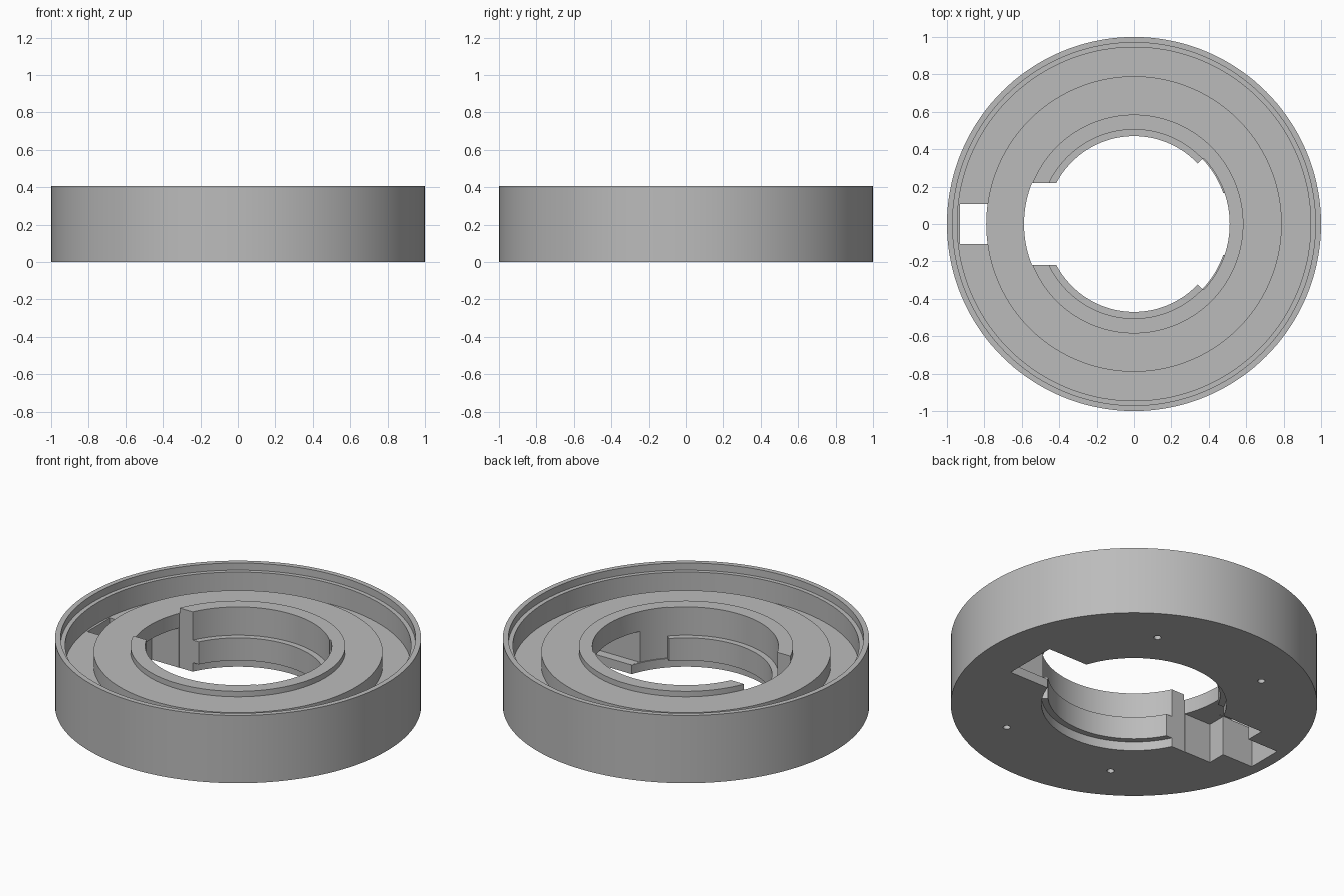
import bpy
import bmesh
import math

cube = bpy.data.objects.get("Cube")
if cube:
    bpy.data.objects.remove(cube, do_unlink=True)

SEGMENTS = 144

grey = bpy.data.materials.new("plain_grey")
grey.use_nodes = True
grey.diffuse_color = (0.5, 0.5, 0.5, 1)
grey.node_tree.nodes["Principled BSDF"].inputs["Base Color"].default_value = (0.5, 0.5, 0.5, 1)


def make_object(name, bm):
    bmesh.ops.recalc_face_normals(bm, faces=bm.faces)
    mesh = bpy.data.meshes.new(name)
    bm.to_mesh(mesh)
    bm.free()
    mesh.materials.append(grey)
    obj = bpy.data.objects.new(name, mesh)
    bpy.context.collection.objects.link(obj)
    return obj


def lathe(name, profile):
    """Revolve a closed (radius, height) profile around z."""
    bm = bmesh.new()
    rings = []
    for i in range(SEGMENTS):
        a = math.tau * i / SEGMENTS
        rings.append([bm.verts.new((r * math.cos(a), r * math.sin(a), z)) for r, z in profile])
    n = len(profile)
    for i, ring in enumerate(rings):
        following = rings[(i + 1) % SEGMENTS]
        for j in range(n):
            k = (j + 1) % n
            bm.faces.new((ring[j], following[j], following[k], ring[k]))
    return make_object(name, bm)


def prism(name, outline, bottom, top):
    """Extrude a flat outline between two heights."""
    bm = bmesh.new()
    low = [bm.verts.new((x, y, bottom)) for x, y in outline]
    high = [bm.verts.new((x, y, top)) for x, y in outline]
    bm.faces.new(low)
    bm.faces.new(high)
    for i in range(len(low)):
        j = (i + 1) % len(low)
        bm.faces.new((low[i], low[j], high[j], high[i]))
    return make_object(name, bm)


def box(name, x0, x1, half_width, bottom, top):
    w = half_width
    return prism(name, [(x0, -w), (x1, -w), (x1, w), (x0, w)], bottom, top)


def arc(radius, start, end, steps=36):
    angles = [start + (end - start) * i / steps for i in range(steps + 1)]
    return [(radius * math.cos(a), radius * math.sin(a)) for a in angles]


# Round housing: outer rim, trough, raised plateau, collar and inner lip
housing = lathe("round_housing", [
    (0.505, 0), (1, 0), (1, 0.408), (0.97, 0.408), (0.97, 0.365), (0.945, 0.365),
    (0.945, 0.24), (0.79, 0.24), (0.79, 0.327), (0.585, 0.327), (0.585, 0.36),
    (0.505, 0.36), (0.505, 0.19), (0.47, 0.19), (0.47, 0.054), (0.505, 0.054)])

cutters = []

# Gap through the collar on the right side
half = math.asin(0.22 / 0.588)
gap = [(-0.3, 0.22)] + arc(0.588, math.pi - half, math.pi + half) + [(-0.3, -0.22)]
cutters.append(prism("collar_gap_cutter", gap, -0.1, 0.5))

# Wide channel under the gap and the narrow slot leading to the trough
cutters.append(box("channel_cutter", -0.725, -0.35, 0.219, -0.1, 0.239))
cutters.append(box("slot_cutter", -0.93, -0.7, 0.108, -0.1, 0.242))

# Missing part of the inner lip on the left side
spread = math.radians(43.5)
wedge = arc(0.512, -spread, spread) + arc(0.4, spread, -spread)
cutters.append(prism("lip_cutter", wedge, 0.054, 0.5))

# Pocket behind the lip and its narrower opening in the base
cutters.append(box("pocket_cutter", 0.4, 0.725, 0.22, 0.0545, 0.24))
cutters.append(box("base_opening_cutter", 0.4, 0.74, 0.165, -0.1, 0.1))

# Four blind screw holes in the base
for sx in (-1, 1):
    for sy in (-1, 1):
        circle = [(sx * 0.37 + x, sy * 0.64 + y) for x, y in arc(0.02, 0, math.tau, 20)[:-1]]
        cutters.append(prism("screw_hole_cutter", circle, -0.1, 0.12))

bpy.ops.object.select_all(action="DESELECT")
bpy.context.view_layer.objects.active = housing
housing.select_set(True)
for cutter in cutters:
    cutter.hide_render = True
    cut = housing.modifiers.new(cutter.name, "BOOLEAN")
    cut.operation = "DIFFERENCE"
    cut.solver = "EXACT"
    cut.object = cutter
    bpy.ops.object.modifier_apply(modifier=cut.name)
    bpy.data.objects.remove(cutter, do_unlink=True)

bpy.ops.object.shade_smooth_by_angle(angle=math.radians(30))
